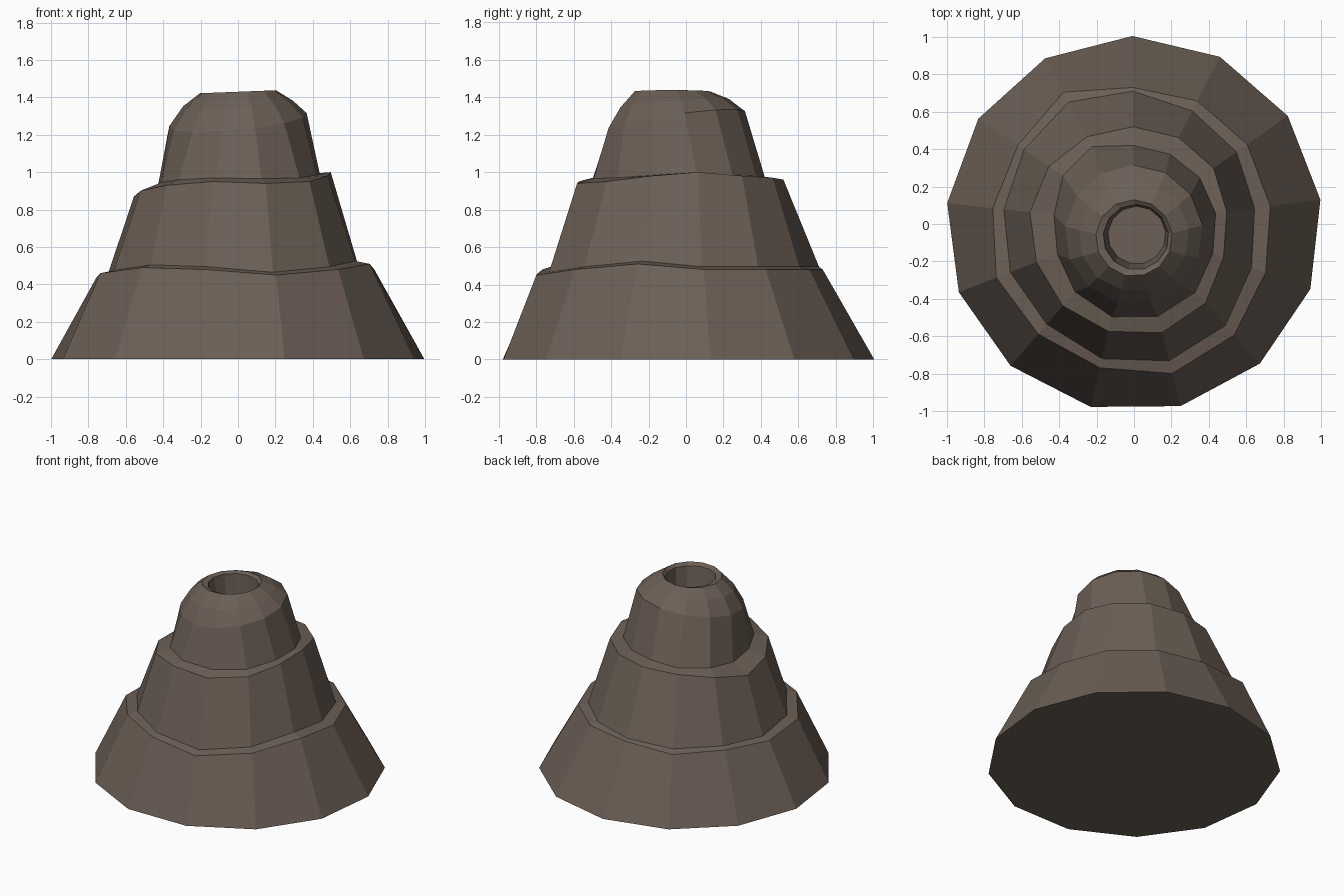
import bpy, bmesh, math

if "Cube" in bpy.data.objects:
    bpy.data.objects.remove(bpy.data.objects["Cube"])

N = 13
START = math.radians(90.5)


def ring(radii, heights, cx=0.0, cy=0.0, tilt_x=0.0, tilt_y=0.0):
    """One clockwise ring; radii and heights may be a number or one value per corner."""
    pts = []
    for k in range(N):
        a = START - 2 * math.pi * k / N
        r = radii[k] if isinstance(radii, list) else radii
        z = heights[k] if isinstance(heights, list) else heights
        c, s = math.cos(a), math.sin(a)
        pts.append((cx + r * c, cy + r * s, z + tilt_x * c + tilt_y * s))
    return pts


# Terrace edges: uneven lips and the foot of the tier above
lip1 = [.73, .74, .74, .735, .75, .80, .825, .79, .78, .79, .76, .75, .80]
lip1_z = [.48, .48, .48, .48, .51, .48, .45, .48, .49, .46, .44, .46, .47]
foot2 = [.71, .68, .67, .65, .67, .73, .755, .74, .71, .71, .70, .71, .74]
lip2 = [.52, .52, .52, .50, .51, .57, .60, .59, .58, .56, .56, .55, .53]
lip2_z = [.96, .97, .98, 1.0, .98, .95, .94, .95, .93, .90, .87, .92, .95]
foot3 = [.42, .42, .43, .44, .45, .49, .51, .51, .48, .44, .43, .46, .47]

rings = [
    ring(1.005, 0),
    ring(lip1, lip1_z),
    ring(foot2, [z + .015 for z in lip1_z]),
    ring(lip2, lip2_z),
    ring(foot3, [z * .5 + .495 for z in lip2_z]),
    # Rounded summit
    ring(.37, 1.275, 0, -.055, .035, .05),
    ring(.295, 1.365, 0, -.065, .015, .025),
    ring(.205, 1.43, 0, -.075, .008, 0),
    # Crater
    ring(.175, 1.415, .01, -.07),
    ring(.155, 1.20, .015, -.06),
]

bm = bmesh.new()
loops = [[bm.verts.new(p) for p in r] for r in rings]
for a, b in zip(loops, loops[1:]):
    for k in range(N):
        j = (k + 1) % N
        bm.faces.new((a[k], b[k], b[j], a[j]))
bm.faces.new(loops[0])
bm.faces.new(loops[-1][::-1])
bmesh.ops.recalc_face_normals(bm, faces=bm.faces)

mesh = bpy.data.meshes.new("terraced_rock_cone")
bm.to_mesh(mesh)
bm.free()
rock = bpy.data.objects.new("terraced_rock_cone", mesh)
bpy.context.collection.objects.link(rock)

mat = bpy.data.materials.new("brown_rock")
mat.diffuse_color = (0.15, 0.115, 0.092, 1)
mat.use_nodes = True
mat.node_tree.nodes["Principled BSDF"].inputs["Base Color"].default_value = mat.diffuse_color
mesh.materials.append(mat)
